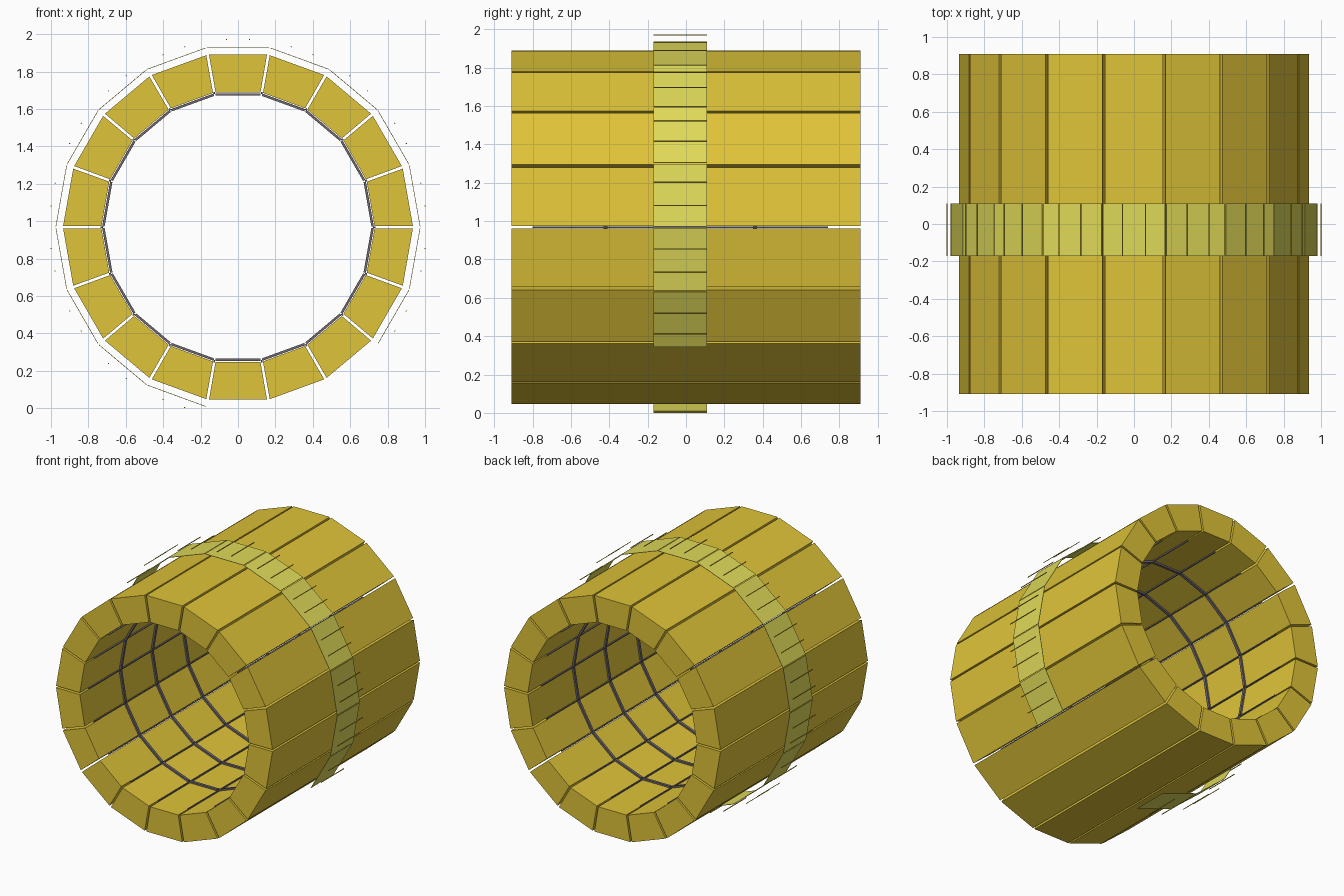
import bpy, bmesh, math
from mathutils import Matrix

if "Cube" in bpy.data.objects:
    bpy.data.objects.remove(bpy.data.objects["Cube"])

CZ, STEP = 0.968, math.radians(20)


def material(name, rgb):
    m = bpy.data.materials.new(name)
    m.diffuse_color = (*rgb, 1)
    m.use_nodes = True
    m.node_tree.nodes["Principled BSDF"].inputs["Base Color"].default_value = m.diffuse_color
    return m


YELLOW = material("yellow", (0.74, 0.55, 0.04))
PALE = material("pale_yellow", (0.74, 0.70, 0.10))
GREY = material("grey", (0.16, 0.14, 0.16))


def prism(bm, angle, profile, y0, y1):
    """Extrude a tangential/radial profile along y and turn it to an angle (0 = up)."""
    turn = Matrix.Translation((0, 0, CZ)) @ Matrix.Rotation(angle, 4, 'Y')
    front = [bm.verts.new((t, y0, r)) for t, r in profile]
    face = bm.faces.new(front)
    ext = bmesh.ops.extrude_face_region(bm, geom=[face])
    back = [v for v in ext['geom'] if isinstance(v, bmesh.types.BMVert)]
    for v in back:
        v.co.y = y1
    bmesh.ops.transform(bm, matrix=turn, verts=front + back)


def rect(t, r0, r1, half):
    return [(t - half, r0), (t + half, r0), (t + half, r1), (t - half, r1)]


def ring(name, mat, parts):
    bm = bmesh.new()
    for p in parts:
        prism(bm, *p)
    bmesh.ops.recalc_face_normals(bm, faces=bm.faces)
    me = bpy.data.meshes.new(name)
    bm.to_mesh(me)
    bm.free()
    me.materials.append(mat)
    ob = bpy.data.objects.new(name, me)
    bpy.context.collection.objects.link(ob)


slots = [i * STEP for i in range(18)]

# Eighteen wedge blocks with parallel-sided gaps
wedge = [(-0.12, 0.72), (0.12, 0.72), (0.155, 0.922), (-0.155, 0.922)]
ring("barrel_blocks", YELLOW, [(a, wedge, -0.91, 0.91) for a in slots])

# Three thin hoops inside the barrel, one bar per block
ring("inner_hoops", GREY,
     [(a, rect(0, 0.703, 0.716, 0.121), y - 0.01, y + 0.01)
      for a in slots for y in (-0.42, -0.03, 0.36)])

# Lengthwise rods at the inner mouth of each gap
ring("gap_rods", GREY,
     [(a + STEP / 2, rect(0, 0.722, 0.734, 0.004), -0.80, 0.74) for a in slots])

# Floating outer band, open at three places underneath
band = [a for i, a in enumerate(slots) if i not in (7, 8, 9)]
ring("band_plates", PALE, [(a, rect(0, 0.958, 0.961, 0.166), -0.17, 0.11) for a in band])
ring("band_bars", YELLOW,
     [(a, rect(s * 0.062, 1.001, 1.006, 0.003), -0.17, 0.11)
      for a in band for s in (-1, 1)])
